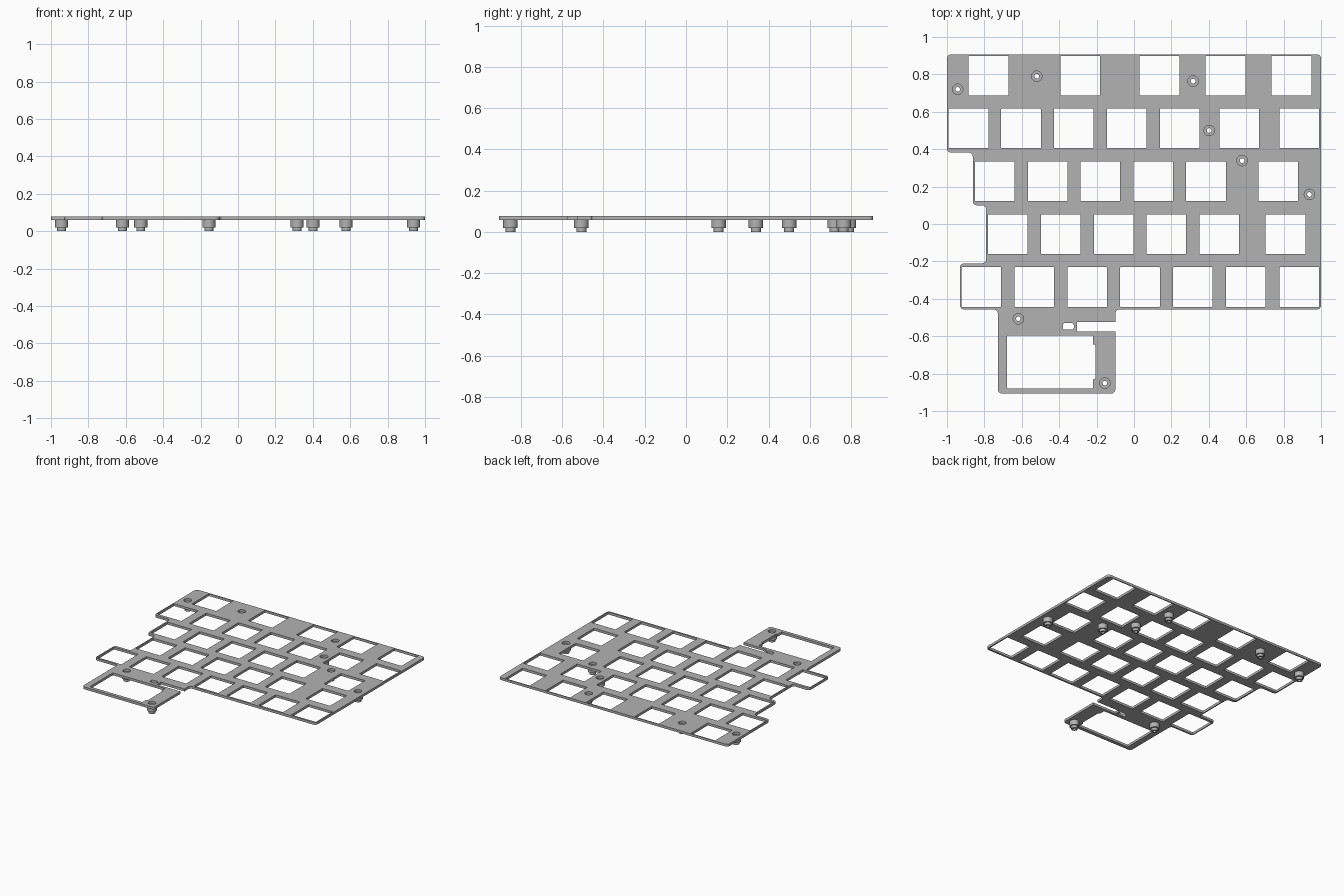
import bpy
import math
from mathutils import Vector

cube = bpy.data.objects.get("Cube")
if cube:
    bpy.data.objects.remove(cube, do_unlink=True)

PLATE_LOW, PLATE_TOP = 0.059, 0.078
KEY = 0.212


def make_material(name, value):
    mat = bpy.data.materials.new(name)
    mat.use_nodes = True
    colour = (value, value, value, 1)
    mat.diffuse_color = colour
    mat.node_tree.nodes["Principled BSDF"].inputs["Base Color"].default_value = colour
    return mat


grey = make_material("plain grey", 0.45)


def rounded(corners, radius, sharp=()):
    """Round the right-angled corners of a loop, except the sharp ones."""
    pts = []
    for i, corner in enumerate(corners):
        p = Vector(corner)
        if i in sharp or radius == 0:
            pts.append(p)
            continue
        a = (Vector(corners[i - 1]) - p).normalized() * radius
        b = (Vector(corners[(i + 1) % len(corners)]) - p).normalized() * radius
        for k in range(7):
            t = k / 6 * math.pi / 2
            pts.append(p + a * (1 - math.sin(t)) + b * (1 - math.cos(t)))
    return pts


def rectangle(x0, x1, y0, y1):
    return [(x0, y0), (x1, y0), (x1, y1), (x0, y1)]


def circle(x, y, r, n=32):
    return [Vector((x + r * math.cos(2 * math.pi * i / n),
                    y + r * math.sin(2 * math.pi * i / n))) for i in range(n)]


# Plate outline, with the open slot on the lower right edge
outline = [(-1, 0.907), (1, 0.907), (1, -0.457), (-0.1, -0.457),
           (-0.1, -0.525), (-0.305, -0.525), (-0.305, -0.575), (-0.1, -0.575),
           (-0.1, -0.907), (-0.728, -0.907), (-0.728, -0.457), (-0.93, -0.457),
           (-0.93, -0.21), (-0.79, -0.21), (-0.79, 0.1), (-0.862, 0.1),
           (-0.862, 0.382), (-1, 0.382)]
loops = [rounded(outline, 0.022, sharp=(4, 5, 6, 7))]

# Square key openings, row by row: centre y and centre x values
rows = {
    0.793: (-0.778, -0.287, 0.136, 0.489, 0.842),
    0.511: (-0.885, -0.604, -0.322, -0.039, 0.244, 0.562, 0.884),
    0.228: (-0.744, -0.462, -0.18, 0.103, 0.385, 0.772),
    -0.055: (-0.675, -0.392, -0.109, 0.173, 0.456, 0.81),
    -0.337: (-0.816, -0.533, -0.25, 0.032, 0.315, 0.597, 0.884),
}
h = KEY / 2
for y, xs in rows.items():
    loops += [rounded(rectangle(x - h, x + h, y - h, y + h), 0.003) for x in xs]

# Large window with a shallow step on its right side, and a small slot
window = [(-0.678, -0.88), (-0.22, -0.88), (-0.22, -0.83), (-0.207, -0.83),
          (-0.207, -0.645), (-0.22, -0.645), (-0.22, -0.595), (-0.678, -0.595)]
loops.append(rounded(window, 0.005))
loops.append(rounded(rectangle(-0.38, -0.322, -0.565, -0.53), 0.01))

# Screw hole positions
posts = [(-0.943, 0.72), (-0.52, 0.79), (0.316, 0.764), (0.402, 0.5),
         (0.578, 0.339), (0.938, 0.158), (-0.618, -0.507), (-0.156, -0.851)]
loops += [circle(x, y, 0.028) for x, y in posts]

# Plate: filled flat profile with thickness
curve = bpy.data.curves.new("plate_profile", "CURVE")
curve.dimensions = "2D"
curve.fill_mode = "BOTH"
curve.extrude = (PLATE_TOP - PLATE_LOW) / 2
for loop in loops:
    spline = curve.splines.new("POLY")
    spline.points.add(len(loop) - 1)
    for point, co in zip(spline.points, loop):
        point.co = (co.x, co.y, 0, 1)
    spline.use_cyclic_u = True
helper = bpy.data.objects.new("plate_profile", curve)
bpy.context.collection.objects.link(helper)
bpy.context.view_layer.update()
evaluated = helper.evaluated_get(bpy.context.evaluated_depsgraph_get())
plate_mesh = bpy.data.meshes.new_from_object(evaluated)
bpy.data.objects.remove(helper, do_unlink=True)
plate_mesh.materials.clear()
plate_mesh.materials.append(grey)
plate = bpy.data.objects.new("key_plate", plate_mesh)
plate.location.z = (PLATE_LOW + PLATE_TOP) / 2
bpy.context.collection.objects.link(plate)

# Stepped hollow standoff, turned from a closed (radius, height) profile
profile = [(0.0125, 0), (0.024, 0), (0.024, 0.02), (0.035, 0.02),
           (0.035, PLATE_LOW), (0.0125, PLATE_LOW)]
SIDES = 32
n = len(profile)
verts = [(p.x, p.y, z) for r, z in profile for p in circle(0, 0, r, SIDES)]
faces = []
for i in range(n):
    j = (i + 1) % n
    for k in range(SIDES):
        m = (k + 1) % SIDES
        faces.append((i * SIDES + k, i * SIDES + m, j * SIDES + m, j * SIDES + k))
post_mesh = bpy.data.meshes.new("standoff")
post_mesh.from_pydata(verts, [], faces)
post_mesh.materials.append(grey)
standoffs = []
for i, (x, y) in enumerate(posts):
    post = bpy.data.objects.new(f"standoff_{i + 1}", post_mesh)
    post.location = (x, y, 0)
    bpy.context.collection.objects.link(post)
    standoffs.append(post)

# Smooth the round walls, keep the edges sharp
bpy.ops.object.select_all(action="DESELECT")
for obj in (plate, standoffs[0]):
    obj.select_set(True)
bpy.context.view_layer.objects.active = plate
bpy.ops.object.shade_smooth_by_angle(angle=math.radians(30))
